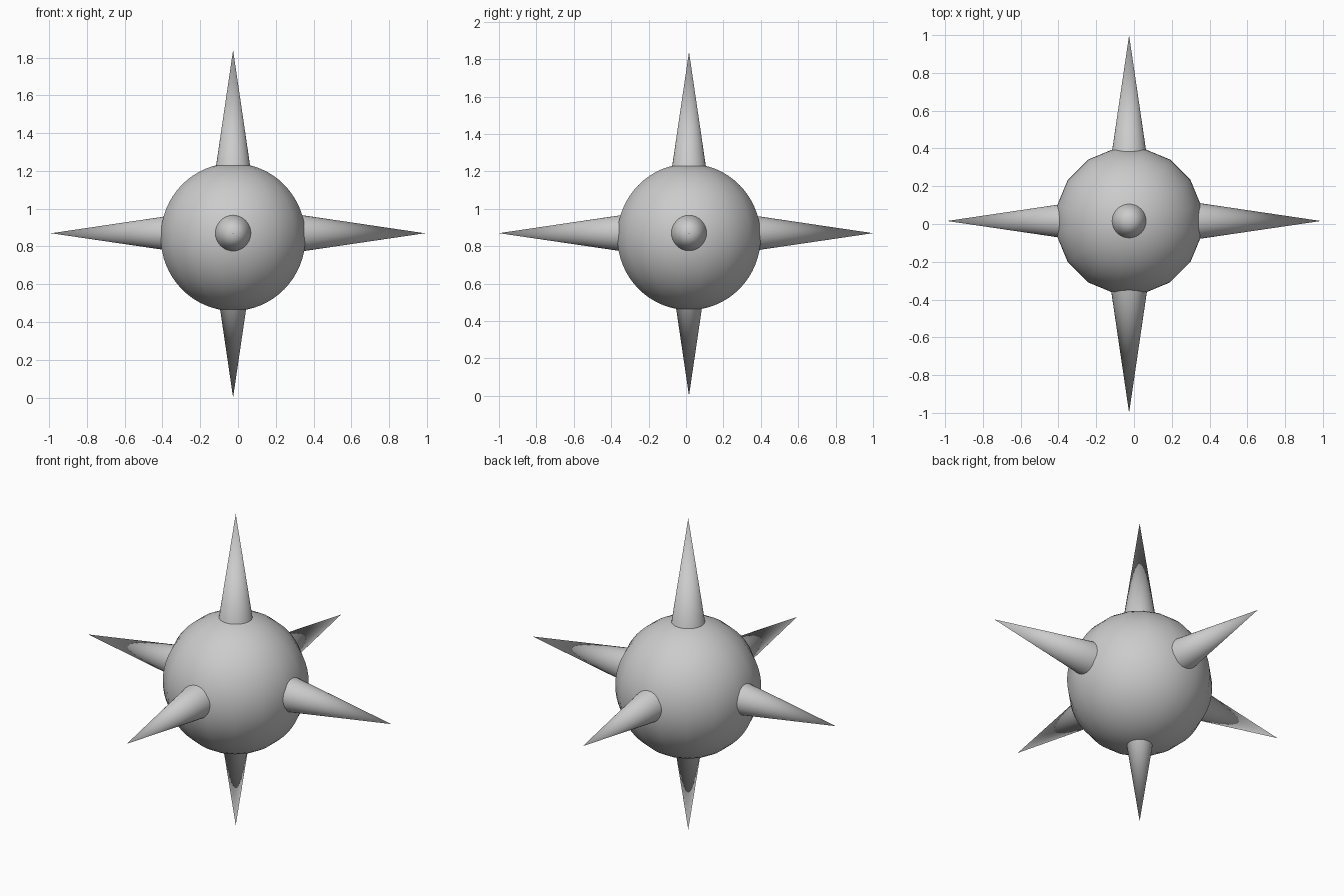
import bpy
import math
from mathutils import Vector

if "Cube" in bpy.data.objects:
    bpy.data.objects.remove(bpy.data.objects["Cube"])

CENTRE = Vector((-0.026, 0.016, 0.85))   # middle of the ball
SPIKE_Z = 0.87                           # height of the sideways spikes
LENGTH, RADIUS = 0.70, 0.103             # every spike is the same cone, partly sunk in


def smooth(angle):
    bpy.ops.object.shade_smooth_by_angle(angle=math.radians(angle))


def spike(name, tip, direction):
    """Cone with its point at tip, pointing along direction."""
    direction = Vector(direction)
    bpy.ops.mesh.primitive_cone_add(
        vertices=32, radius1=RADIUS, radius2=0, depth=LENGTH,
        location=Vector(tip) - direction * LENGTH / 2,
        rotation=direction.to_track_quat('Z', 'Y').to_euler())
    bpy.context.object.name = name
    smooth(40)


# Ball: 16 sides around, turned so flats face the axes
bpy.ops.mesh.primitive_uv_sphere_add(
    segments=16, ring_count=32, radius=0.391, location=CENTRE,
    rotation=(0, 0, math.pi / 16))
bpy.context.object.name = "ball"
smooth(40)

# Six spikes along the axes
x, y, z = CENTRE
spike("right_spike", (0.99, y, SPIKE_Z), (1, 0, 0))
spike("left_spike", (-0.99, y, SPIKE_Z), (-1, 0, 0))
spike("back_spike", (x, 1.0, SPIKE_Z), (0, 1, 0))
spike("front_spike", (x, -1.0, SPIKE_Z), (0, -1, 0))
spike("top_spike", (x, y, 1.84), (0, 0, 1))
spike("bottom_spike", (x, y, 0), (0, 0, -1))
